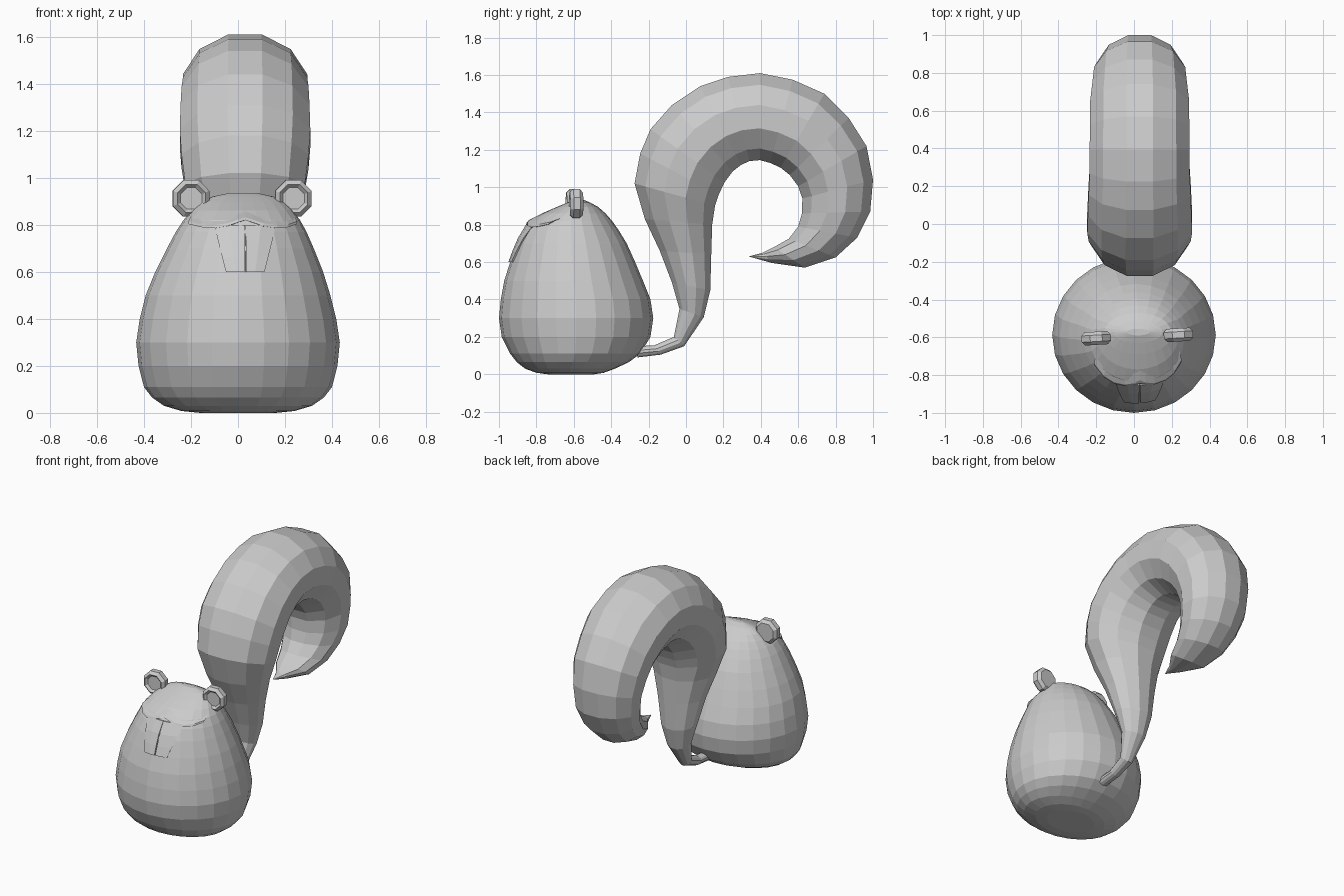
import bpy, bmesh
from math import sin, cos, pi, sqrt
from mathutils import Matrix

if "Cube" in bpy.data.objects:
    bpy.data.objects.remove(bpy.data.objects["Cube"])

CX = 0.03  # tail and face sit slightly off centre


def finish(name, bm):
    bmesh.ops.recalc_face_normals(bm, faces=bm.faces)
    mesh = bpy.data.meshes.new(name)
    bm.to_mesh(mesh)
    bm.free()
    ob = bpy.data.objects.new(name, mesh)
    bpy.context.collection.objects.link(ob)
    return ob


def loft(name, rings, tip=None):
    """Skin a list of closed rings; cap the ends, or close to a tip."""
    bm = bmesh.new()
    rows = [[bm.verts.new(p) for p in r] for r in rings]
    n = len(rows[0])
    for a, b in zip(rows, rows[1:]):
        for i in range(n):
            j = (i + 1) % n
            bm.faces.new((a[i], a[j], b[j], b[i]))
    bm.faces.new(rows[0])
    if tip:
        t = bm.verts.new(tip)
        for i in range(n):
            bm.faces.new((rows[-1][i], rows[-1][(i + 1) % n], t))
    else:
        bm.faces.new(rows[-1])
    return finish(name, bm)


# Body: z, front y, back y, half width
BODY = [(0, -.74, -.49, .16), (.008, -.80, -.44, .24), (.03, -.86, -.38, .315),
        (.065, -.905, -.305, .365), (.11, -.94, -.245, .40), (.2, -.985, -.19, .423),
        (.3, -1.0, -.175, .433), (.4, -.99, -.19, .418), (.5, -.972, -.23, .393),
        (.6, -.94, -.272, .357), (.7, -.905, -.317, .312), (.77, -.87, -.36, .278),
        (.82, -.835, -.395, .248), (.86, -.77, -.43, .215), (.895, -.69, -.47, .18),
        (.92, -.63, -.515, .13), (.935, -.59, -.555, .06)]
rings = []
for z, f, b, w in BODY:
    dx = 0.02 * max(0, z - .5) / .4
    rings.append([(dx + w * sin(2 * pi * i / 24), (f + b) / 2 - (b - f) / 2 * cos(2 * pi * i / 24), z)
                  for i in range(24)])
loft("body", rings)


def on_body(x, z, k):
    """Point on the front of the body at x, z, scaled out by k."""
    for a, b in zip(BODY, BODY[1:]):
        if a[0] <= z <= b[0]:
            t = (z - a[0]) / (b[0] - a[0])
            f, bk, w = [a[i] + t * (b[i] - a[i]) for i in (1, 2, 3)]
            dx = 0.02 * max(0, z - .5) / .4
            s = max(-1, min(1, (x - dx) / w))
            cy, ry = (f + bk) / 2, (bk - f) / 2
            return (dx + (x - dx) * k, cy - ry * sqrt(1 - s * s) * k, z)


# Tail: outer y, z and inner y, z of each section
TAIL = [(-.26, .15, -.26, .09), (-.17, .155, -.135, .105), (-.065, .2, -.01, .15),
        (-.035, .35, .095, .305), (-.075, .49, .13, .45), (-.14, .66, .135, .64),
        (-.22, .83, .14, .80), (-.275, 1.02, .155, .90), (-.245, 1.18, .175, .96),
        (-.19, 1.31, .205, 1.025), (-.075, 1.44, .25, 1.085), (.075, 1.54, .295, 1.12),
        (.225, 1.59, .34, 1.14), (.395, 1.61, .395, 1.145), (.57, 1.575, .45, 1.13),
        (.74, 1.5, .505, 1.105), (.87, 1.37, .555, 1.065), (.965, 1.22, .6, 1.005),
        (1.0, 1.04, .622, .94), (.985, .87, .62, .86), (.915, .73, .60, .79),
        (.8, .625, .55, .725), (.635, .57, .47, .68), (.46, .595, .41, .65)]
rings = []
for oy, oz, iy, iz in TAIL:
    w = 0.59 * sqrt((oy - iy) ** 2 + (oz - iz) ** 2)
    ring = []
    for i in range(12):
        a = 2 * pi * (i + .5) / 12
        c = cos(a) / cos(pi / 12) / 2
        ring.append((CX + w * sin(a), (oy + iy) / 2 + c * (oy - iy), (oz + iz) / 2 + c * (oz - iz)))
    rings.append(ring)
loft("tail", rings, tip=(CX, .335, .63))

# Ears: small bevelled octagonal discs with a dished front
for name, x, y, yaw in (("left_ear", -.2, -.605, .06), ("right_ear", .235, -.587, .06)):
    bm = bmesh.new()
    bmesh.ops.create_cone(bm, cap_ends=True, segments=8, radius1=.084, radius2=.084, depth=.07,
                          matrix=Matrix.Rotation(pi / 2, 4, 'X') @ Matrix.Rotation(pi / 8, 4, 'Z'))
    rim = [e for e in bm.edges if abs(e.verts[0].co.y - e.verts[1].co.y) < .01]
    bmesh.ops.bevel(bm, geom=rim, offset=.018, segments=1, affect='EDGES')
    bm.normal_update()
    front = [f for f in bm.faces if f.normal.y < -.99]
    bmesh.ops.inset_region(bm, faces=front, thickness=.015, depth=-.015)
    ob = finish(name, bm)
    ob.location = (x, y, .912)
    ob.rotation_euler[2] = yaw

# Upper lip: thin overhang following the body, with a wavy lower edge
LIP = [(-.2, .803), (-.15, .79), (-.1, .786), (-.045, .794), (0, .81), (.03, .82),
       (.06, .81), (.105, .794), (.16, .786), (.205, .79), (.24, .803)]
bm = bmesh.new()
cols = [[bm.verts.new(on_body(x, z + dz, k)) for dz, k in
         ((0, .93), (0, 1.045), (.012, 1.055), (.04, .985))] for x, z in LIP]
for a, b in zip(cols, cols[1:]):
    for i in range(4):
        j = (i + 1) % 4
        bm.faces.new((a[i], a[j], b[j], b[i]))
bm.faces.new(cols[0])
bm.faces.new(cols[-1])
finish("upper_lip", bm)

# Two front teeth tapering downward
for name, s in (("left_tooth", -1), ("right_tooth", 1)):
    rows = []
    for z, outer in ((.6, .08), (.66, .095), (.73, .112), (.80, .128)):
        gap = .003 if z < .75 else .001
        xa, xb = CX + s * gap, CX + s * outer
        rows.append([on_body(xa, z, 1.03), on_body((xa + xb) / 2, z, 1.03), on_body(xb, z, 1.025),
                     on_body(xb, z, .94), on_body(xa, z, .94)])
    loft(name, rows)
